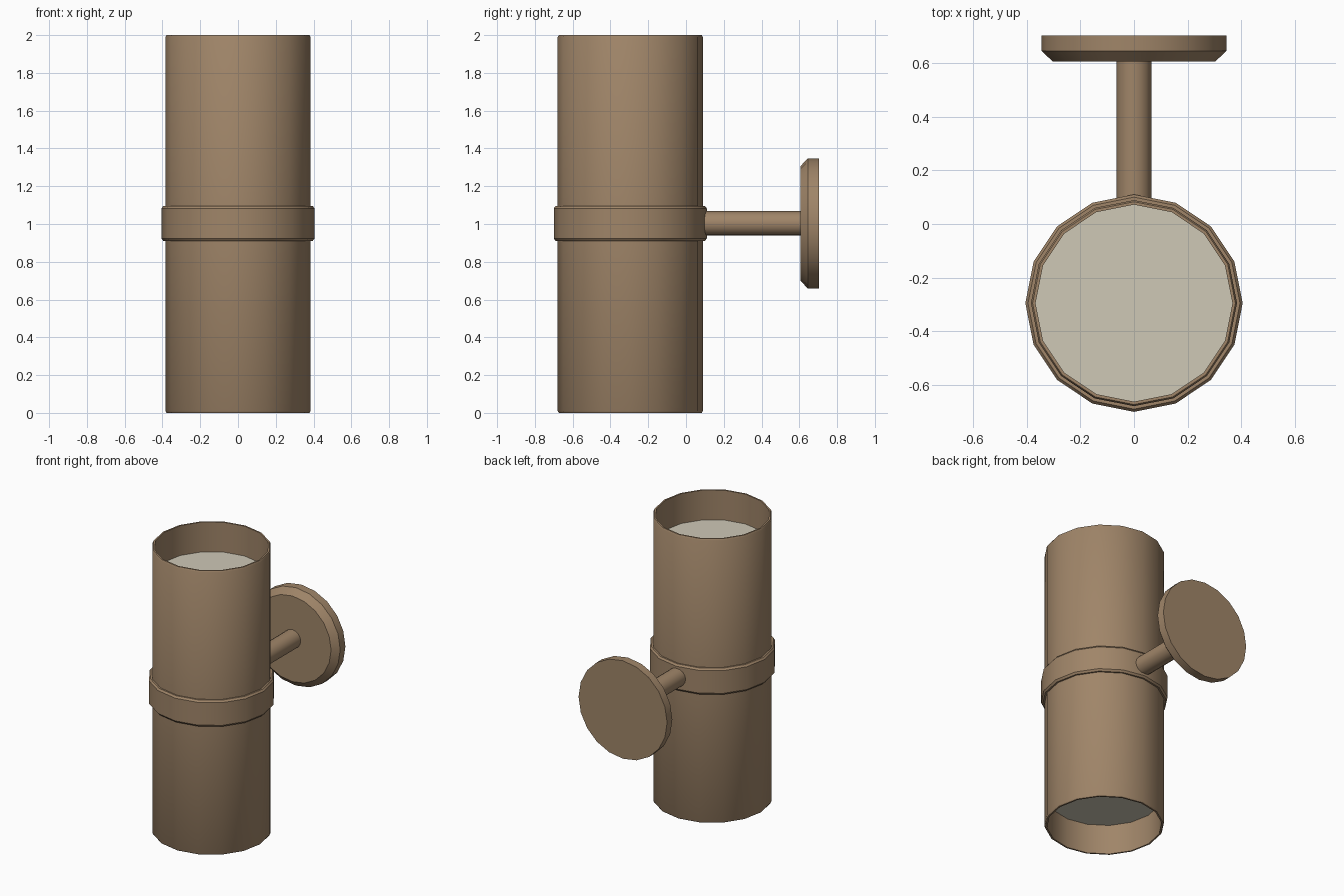
import bpy, bmesh, math
from mathutils import Matrix

if "Cube" in bpy.data.objects:
    bpy.data.objects.remove(bpy.data.objects["Cube"])


def material(name, color):
    m = bpy.data.materials.new(name)
    m.diffuse_color = color
    m.use_nodes = True
    m.node_tree.nodes["Principled BSDF"].inputs["Base Color"].default_value = m.diffuse_color
    return m


bronze = material("bronze", (0.35, 0.235, 0.14, 1))
glass = material("frosted_glass", (0.62, 0.58, 0.47, 1))


def lathe(name, profile, sides, mat, matrix, closed=False):
    """Revolve (radius, height) points around the local z axis."""
    bm = bmesh.new()
    rings = []
    for r, z in profile:
        rings.append([bm.verts.new((r * math.cos(2 * math.pi * i / sides),
                                    r * math.sin(2 * math.pi * i / sides), z))
                      for i in range(sides)])
    pairs = list(zip(rings, rings[1:]))
    if closed:
        pairs.append((rings[-1], rings[0]))
    else:
        bm.faces.new(rings[0][::-1])
        bm.faces.new(rings[-1])
    for a, b in pairs:
        for i in range(sides):
            j = (i + 1) % sides
            bm.faces.new((a[i], a[j], b[j], b[i]))
    bmesh.ops.recalc_face_normals(bm, faces=bm.faces)
    bm.transform(matrix)
    mesh = bpy.data.meshes.new(name)
    bm.to_mesh(mesh)
    bm.free()
    mesh.materials.append(mat)
    obj = bpy.data.objects.new(name, mesh)
    bpy.context.collection.objects.link(obj)
    bpy.ops.object.select_all(action='DESELECT')
    obj.select_set(True)
    bpy.context.view_layer.objects.active = obj
    bpy.ops.object.shade_smooth_by_angle(angle=math.radians(35))
    return obj


upright = Matrix.Translation((0, -0.295, 0))
# local z points along +y for the wall bracket
sideways = Matrix.Translation((0, 0, 1.003)) @ Matrix.Rotation(-math.pi / 2, 4, 'X')

# Open tube with slightly bevelled rims
lathe("lamp_tube", [(0.367, 0), (0.378, 0), (0.384, 0.01), (0.384, 1.99),
                    (0.378, 2), (0.367, 2)], 16, bronze, upright, closed=True)

# Recessed lenses at both ends
for name, z in (("lower_lens", 0.21), ("upper_lens", 1.77)):
    lathe(name, [(0.368, z), (0.368, z + 0.02)], 16, glass, upright)

# Middle band
lathe("middle_band", [(0.376, 0.91), (0.395, 0.91), (0.405, 0.923), (0.405, 1.083),
                      (0.395, 1.096), (0.376, 1.096)], 16, bronze, upright, closed=True)

# Arm and wall plate
lathe("bracket_arm", [(0.065, 0.075), (0.065, 0.62)], 16, bronze, sideways)
lathe("wall_plate", [(0.302, 0.605), (0.345, 0.645), (0.345, 0.703)], 20, bronze, sideways)
